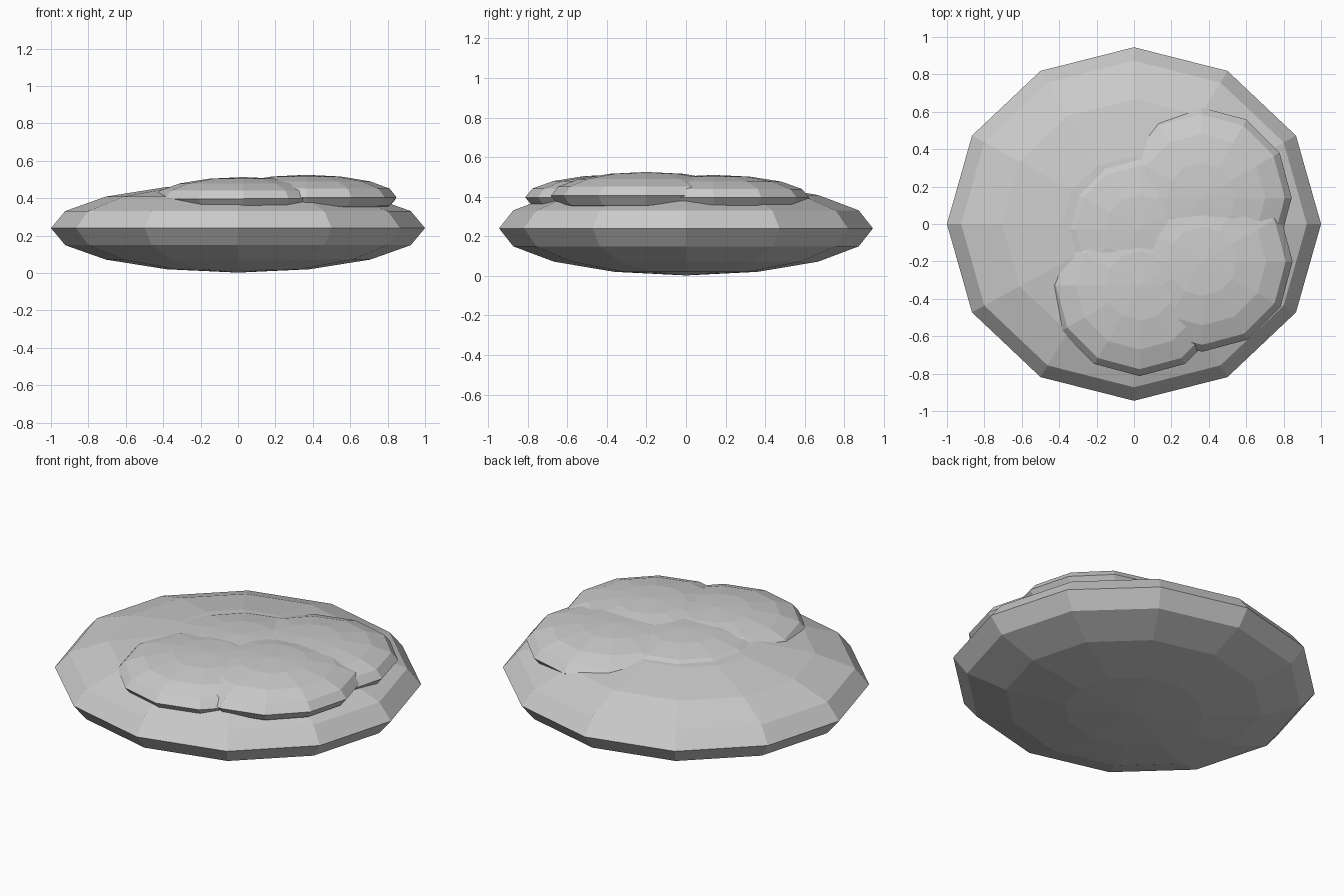
import bpy, bmesh
from mathutils import Matrix, Vector

if "Cube" in bpy.data.objects:
    bpy.data.objects.remove(bpy.data.objects["Cube"])

# one plain grey for the whole stone stack
grey = bpy.data.materials.new("stone_grey")
grey.diffuse_color = (0.6, 0.6, 0.6, 1)
grey.use_nodes = True
grey.node_tree.nodes["Principled BSDF"].inputs["Base Color"].default_value = grey.diffuse_color


def flattened_ball(name, centre, radii):
    """Low-poly sphere, 12 sides and 8 rings, squashed to the given radii."""
    bm = bmesh.new()
    bmesh.ops.create_uvsphere(bm, u_segments=12, v_segments=8, radius=1)
    bmesh.ops.transform(
        bm, verts=bm.verts,
        matrix=Matrix.Translation(Vector(centre)) @ Matrix.Diagonal((*radii, 1)))
    mesh = bpy.data.meshes.new(name)
    bm.to_mesh(mesh)
    bm.free()
    mesh.materials.append(grey)
    obj = bpy.data.objects.new(name, mesh)
    bpy.context.collection.objects.link(obj)


# wide base disc
flattened_ball("base", (0, 0, 0.24), (1, 0.945, 0.238))

# four overlapping lumps on top, offset toward the front right
lumps = {
    "front_lump": ((0.03, -0.33, 0.397), 0.116),
    "right_lump": ((0.365, -0.20, 0.405), 0.120),
    "back_lump": ((0.36, 0.14, 0.395), 0.115),
    "middle_lump": ((0.03, -0.03, 0.392), 0.114),
}
for name, (centre, height) in lumps.items():
    flattened_ball(name, centre, (0.483, 0.483, height))
